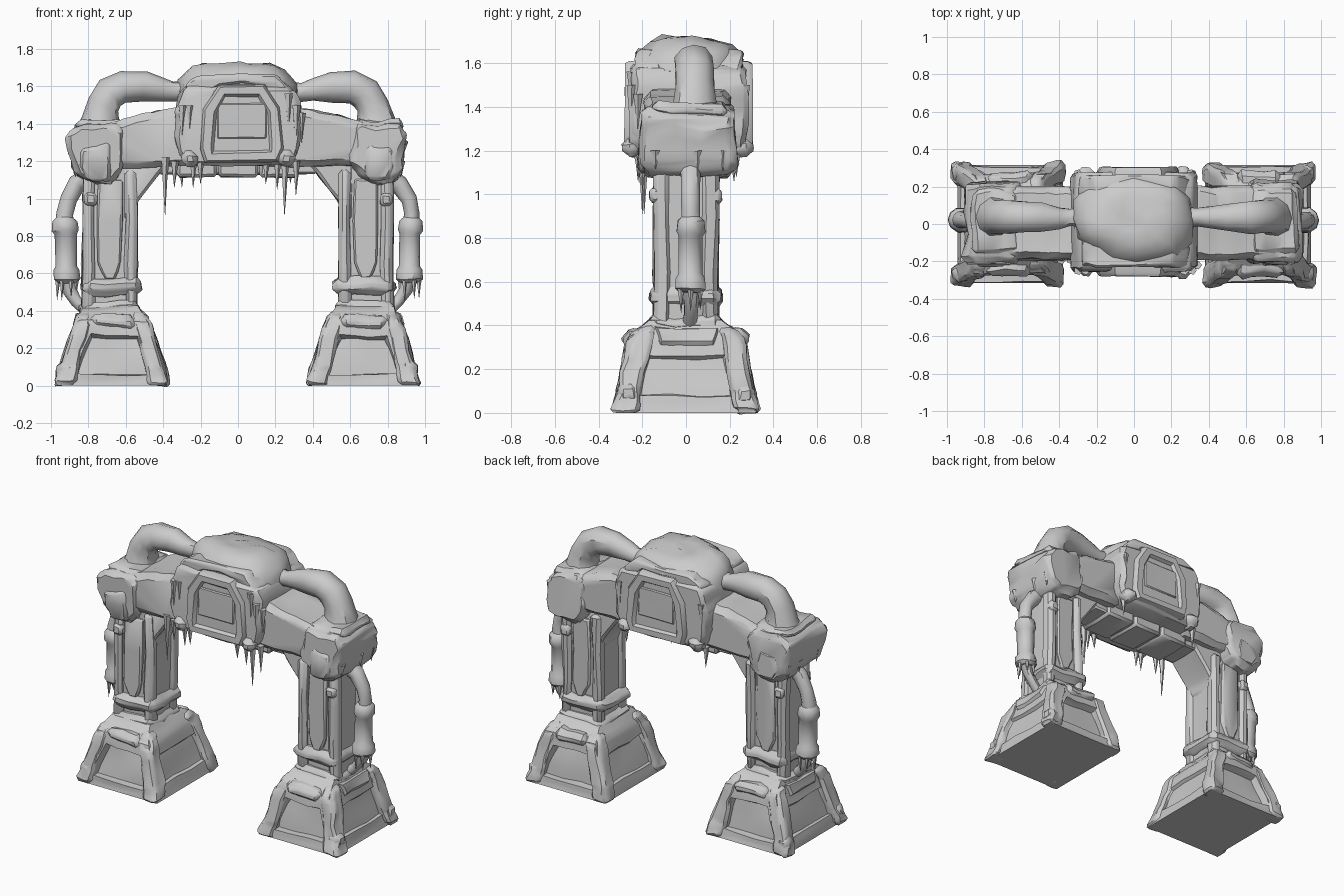
import bpy, bmesh, math, random
from mathutils import Vector, noise

random.seed(4)
stone = bpy.data.materials.new("frosted grey")
stone.diffuse_color = (0.6, 0.6, 0.6, 1)


def finish(bm, name, rough=0.01, cuts=0):
    """Optionally subdivide, weather the surface and make an object."""
    bmesh.ops.recalc_face_normals(bm, faces=bm.faces)
    if cuts:
        bmesh.ops.subdivide_edges(bm, edges=bm.edges, cuts=cuts, use_grid_fill=True)
    for v in bm.verts:
        if v.co.z > 0.005:
            v.co += noise.noise_vector(v.co * 7) * rough + noise.noise_vector(v.co * 17) * rough * 0.5
    bmesh.ops.recalc_face_normals(bm, faces=bm.faces)
    me = bpy.data.meshes.new(name)
    bm.to_mesh(me)
    bm.free()
    me.materials.append(stone)
    ob = bpy.data.objects.new(name, me)
    bpy.context.collection.objects.link(ob)
    return ob


def skin(rings):
    """Closed skin through rings of equal point count."""
    bm = bmesh.new()
    vs = [[bm.verts.new(p) for p in r] for r in rings]
    n = len(vs[0])
    for a, b in zip(vs, vs[1:]):
        for i in range(n):
            bm.faces.new((a[i], a[(i + 1) % n], b[(i + 1) % n], b[i]))
    bm.faces.new(vs[0][::-1])
    bm.faces.new(vs[-1])
    bmesh.ops.recalc_face_normals(bm, faces=bm.faces)
    return bm


def bevel(bm, w):
    if w:
        bmesh.ops.bevel(bm, geom=bm.edges[:], offset=w, segments=1,
                        profile=0.5, affect='EDGES')
    return bm


def inset(bm, test, width, depth):
    faces = [f for f in bm.faces if test(f.normal)]
    bmesh.ops.inset_individual(bm, faces=faces, thickness=width, depth=0)
    bmesh.ops.inset_individual(bm, faces=faces, thickness=0.015, depth=-depth)


def box(name, x, y, z, w=0.015, rough=0.01, cuts=1):
    r = [[(x[0], y[0], h), (x[1], y[0], h), (x[1], y[1], h), (x[0], y[1], h)] for h in z]
    return finish(bevel(skin(r), w), name, rough, cuts)


def prism(name, pts, y, w=0.02, rough=0.01, cuts=1):
    r = [[(px, h, pz) for px, pz in pts] for h in y]
    return finish(bevel(skin(r), w), name, rough, cuts)


def tube(name, path, y, sides=10, rough=0.012):
    """Round tube; path holds (x, z, radius) in a plane of constant y."""
    rings = []
    for i, (x, z, r) in enumerate(path):
        a, b = path[max(i - 1, 0)], path[min(i + 1, len(path) - 1)]
        t = Vector((b[0] - a[0], 0, b[1] - a[1])).normalized()
        n = Vector((-t.z, 0, t.x))
        rings.append([Vector((x, y, z)) + r * (math.cos(k * math.tau / sides) * n
                      + math.sin(k * math.tau / sides) * Vector((0, 1, 0)))
                      for k in range(sides)])
    return finish(skin(rings), name, rough)


def icicle(x, y, top, tip, r=0.02):
    rings = []
    for f, k in ((0, 1), (0.35, 0.6), (1, 0.04)):
        z = top + (tip - top) * f
        rings.append([(x + r * k * math.cos(i * math.tau / 5),
                       y + r * k * math.sin(i * math.tau / 5), z) for i in range(5)])
    finish(skin(rings), "icicle", 0.004)


for s in (-1, 1):
    def span(a, b):
        return sorted((s * a, s * b))

    def flip(pts):
        return [(s * p[0],) + tuple(p[1:]) for p in pts]

    # Flared foot with small recessed windows front and back, shallow side panels
    rings = []
    for z, a, b, d in ((0, 0.38, 0.945, 0.315), (0.35, 0.475, 0.855, 0.262), (0.42, 0.53, 0.83, 0.165)):
        x0, x1 = span(a, b)
        rings.append([(x0, -d, z), (x1, -d, z), (x1, d, z), (x0, d, z)])
    foot = skin(rings)
    foot.faces.ensure_lookup_table()
    inset(foot, lambda n: n.y ** 2 > 0.9, 0.1, 0.045)
    inset(foot, lambda n: n.x ** 2 > 0.85, 0.12, 0.02)
    finish(foot, "foot", 0.014, 2)

    # Corner ribs and lumpy claws around the foot
    for d in (-1, 1):
        for xb, xt in ((0.42, 0.525), (0.925, 0.815)):
            rings = [[(s * (xb + (xt - xb) * z / 0.4) + i * w,
                       d * (yc + j * w), z) for i, j in ((-1, -1), (1, -1), (1, 1), (-1, 1))]
                     for z, yc, w in ((0, 0.28, 0.055), (0.1, 0.257, 0.055), (0.33, 0.22, 0.05), (0.39, 0.185, 0.04))]
            finish(bevel(skin(rings), 0.018), "foot_rib", 0.018, 2)
        box("foot_brow", span(0.54, 0.79), sorted((d * 0.17, d * 0.28)), (0.3, 0.38), 0.03, 0.018, 2)
        box("foot_claw", span(0.88, 0.965), sorted((d * 0.22, d * 0.315)), (0.04, 0.13), 0.025, 0.02)

    # Leg core, corner rails and facing plates
    box("leg_core", span(0.555, 0.815), (-0.12, 0.125), (0.36, 1.2), 0.02, 0.012, 2)
    for d in (-1, 1):
        for a, b in ((0.54, 0.605), (0.765, 0.83)):
            box("leg_rail", span(a, b), sorted((d * 0.07, d * 0.15)), (0.38, 1.15), 0.02, 0.016, 2)
        plate = [(0.62, 0.66), (0.66, 0.57), (0.71, 0.57), (0.75, 0.66), (0.75, 1.1), (0.62, 1.1)]
        prism("leg_plate", flip(plate), sorted((d * 0.1, d * 0.142)), 0.01)
        box("leg_clip", span(0.76, 0.825), sorted((d * 0.11, d * 0.165)), (0.96, 1.03))
    box("leg_band", span(0.515, 0.84), (-0.162, 0.162), (0.48, 0.58), 0.035, 0.022, 2)
    box("leg_collar", span(0.525, 0.84), (-0.165, 0.165), (0.37, 0.45), 0.03, 0.02, 2)

    # Brace from leg into the span
    prism("inner_brace", flip([(0.62, 0.88), (0.56, 0.9), (0.54, 0.98), (0.43, 1.12),
                               (0.36, 1.2), (0.62, 1.22)]), (-0.125, 0.125), 0.015)

    # Sloping beam and heavy shoulder
    prism("beam", flip([(0.25, 1.17), (0.66, 1.17), (0.86, 1.2), (0.86, 1.37),
                        (0.62, 1.42), (0.42, 1.47), (0.25, 1.49)]), (-0.19, 0.2), 0.035, 0.018, 2)
    prism("shoulder", flip([(0.6, 1.17), (0.66, 1.09), (0.80, 1.07), (0.875, 1.13), (0.91, 1.33),
                            (0.86, 1.395), (0.65, 1.41), (0.6, 1.36)]), (-0.205, 0.22), 0.03, 0.03, 2)
    for d in (-1, 1):
        prism("shoulder_plate", flip([(0.67, 1.1), (0.8, 1.09), (0.85, 1.17), (0.83, 1.27), (0.69, 1.29)]),
              sorted((d * 0.18, d * 0.222)), 0.02, 0.02)
    # Snow drift lying on the shoulder
    box("shoulder_snow", span(0.62, 0.87), (-0.16, 0.18), (1.36, 1.425), 0.025, 0.025, 3)

    # Thick overhead pipe
    tube("top_pipe", flip([(0.2, 1.57, 0.06), (0.34, 1.57, 0.05), (0.40, 1.58, 0.06),
                           (0.5, 1.6, 0.08), (0.61, 1.6, 0.085), (0.68, 1.565, 0.09),
                           (0.72, 1.5, 0.09), (0.735, 1.43, 0.1), (0.74, 1.36, 0.125)]), 0.035)

    # Side hose with collared canister
    tube("side_hose", flip([(0.8, 1.12, 0.05), (0.86, 1.08, 0.048), (0.91, 1.0, 0.045),
                            (0.925, 0.92, 0.045), (0.925, 0.84, 0.05)]), 0.02)
    tube("side_canister", flip([(0.925, 0.9, 0.045), (0.925, 0.88, 0.065), (0.925, 0.83, 0.07),
                                (0.922, 0.81, 0.058), (0.917, 0.64, 0.058), (0.917, 0.62, 0.07),
                                (0.917, 0.57, 0.072), (0.917, 0.55, 0.05)]), 0.02, 10, 0.008)
    tube("lower_hose", flip([(0.915, 0.57, 0.045), (0.9, 0.51, 0.035), (0.86, 0.45, 0.03),
                             (0.8, 0.4, 0.03)]), 0.02)
    for i in range(6):
        a = i * math.tau / 6
        icicle(s * 0.917 + 0.05 * math.cos(a), 0.02 + 0.05 * math.sin(a), 0.58,
               random.uniform(0.45, 0.52), 0.018)
    for y in (-0.14, 0.05, 0.17):
        icicle(s * 0.87, y, 1.2, random.uniform(1.05, 1.12), 0.025)

# Central block
prism("centre_block", [(-0.33, 1.26), (-0.28, 1.18), (0.28, 1.18), (0.33, 1.26), (0.345, 1.46),
                       (0.29, 1.6), (-0.29, 1.6), (-0.345, 1.46)], (-0.255, 0.28), 0.025, 0.02, 2)

# Framed recessed screens on both faces
for d, y0, y1 in ((-1, -0.2, -0.28), (1, 0.22, 0.303)):
    out = [(-0.17, 1.2), (0.21, 1.2), (0.235, 1.27), (0.22, 1.48), (0.14, 1.605),
           (-0.1, 1.605), (-0.18, 1.48), (-0.195, 1.27)]
    rings = [[(0.02 + (x - 0.02) * k, y, 1.4 + (z - 1.4) * k) for x, z in out]
             for y, k in ((y0, 1.04), (y1 - d * 0.02, 1.02), (y1, 0.96))]
    frame = skin(rings)
    inset(frame, lambda n: n.y * d > 0.9, 0.045, 0.02)
    finish(frame, "screen_frame", 0.008)
    prism("screen", [(-0.11, 1.32), (0.15, 1.32), (0.15, 1.51), (-0.11, 1.51)],
          sorted((y0, y1 - d * 0.012)), 0.006, 0.004)
    # Lower corner lugs and snow crust above the screen
    for s in (-1, 1):
        box("corner_lug", sorted((s * 0.21, s * 0.305)), sorted((d * 0.2, y1 + 0.005 * d)), (1.17, 1.26), 0.03, 0.015)
    prism("snow_crust", [(-0.27, 1.52), (-0.16, 1.57), (-0.1, 1.61), (0.14, 1.61), (0.2, 1.55),
                         (0.31, 1.5), (0.28, 1.6), (0.2, 1.66), (-0.2, 1.66), (-0.29, 1.6)],
          sorted((d * 0.1, d * 0.245 + 0.015)), 0.012, 0.02)

# Underside plates
for i in range(3):
    x = -0.33 + i * 0.22
    box("underside_plate", (x + 0.004, x + 0.216), (-0.13, 0.14), (1.115, 1.23), 0.015, 0.006)
box("underside_core", (-0.42, 0.42), (-0.11, 0.12), (1.13, 1.25), 0.01, 0.006)

# Snow cap over the centre, with a ragged outline
cap = []
for z, rx, ry in ((1.56, 0.32, 0.24), (1.61, 0.31, 0.245), (1.65, 0.285, 0.225), (1.69, 0.245, 0.175),
                  (1.715, 0.17, 0.12), (1.722, 0.08, 0.05)):
    cap.append([(rx * math.copysign(abs(math.cos(a)) ** 0.8, math.cos(a)),
                 0.02 + ry * math.copysign(abs(math.sin(a)) ** 0.8, math.sin(a)), z)
                for a in (i * math.tau / 16 for i in range(16))])
finish(skin(cap), "snow_cap", 0.03)

# Hanging icicles: x, y, top, tip
for x, y, a, b in ((-0.39, -0.19, 1.22, 0.91), (-0.34, -0.19, 1.2, 1.06), (-0.24, -0.22, 1.2, 1.06),
                   (-0.2, -0.22, 1.2, 1.08), (0.15, -0.22, 1.2, 1.08), (0.25, -0.2, 1.2, 0.91),
                   (0.31, -0.2, 1.2, 1.02), (0.21, -0.21, 1.2, 1.05), (-0.3, 0.22, 1.2, 1.06),
                   (0.28, 0.23, 1.2, 1.08), (-0.3, -0.25, 1.5, 1.33), (-0.26, -0.25, 1.5, 1.37),
                   (0.31, -0.25, 1.5, 1.24), (0.27, -0.25, 1.56, 1.38), (0.34, -0.22, 1.46, 1.3),
                   (0.3, 0.27, 1.5, 1.32), (-0.3, 0.27, 1.5, 1.36)):
    icicle(x, y, a, b, 0.024)

bpy.ops.object.select_all(action='SELECT')
bpy.context.view_layer.objects.active = bpy.context.selected_objects[0]
bpy.ops.object.shade_smooth_by_angle(angle=math.radians(40))
